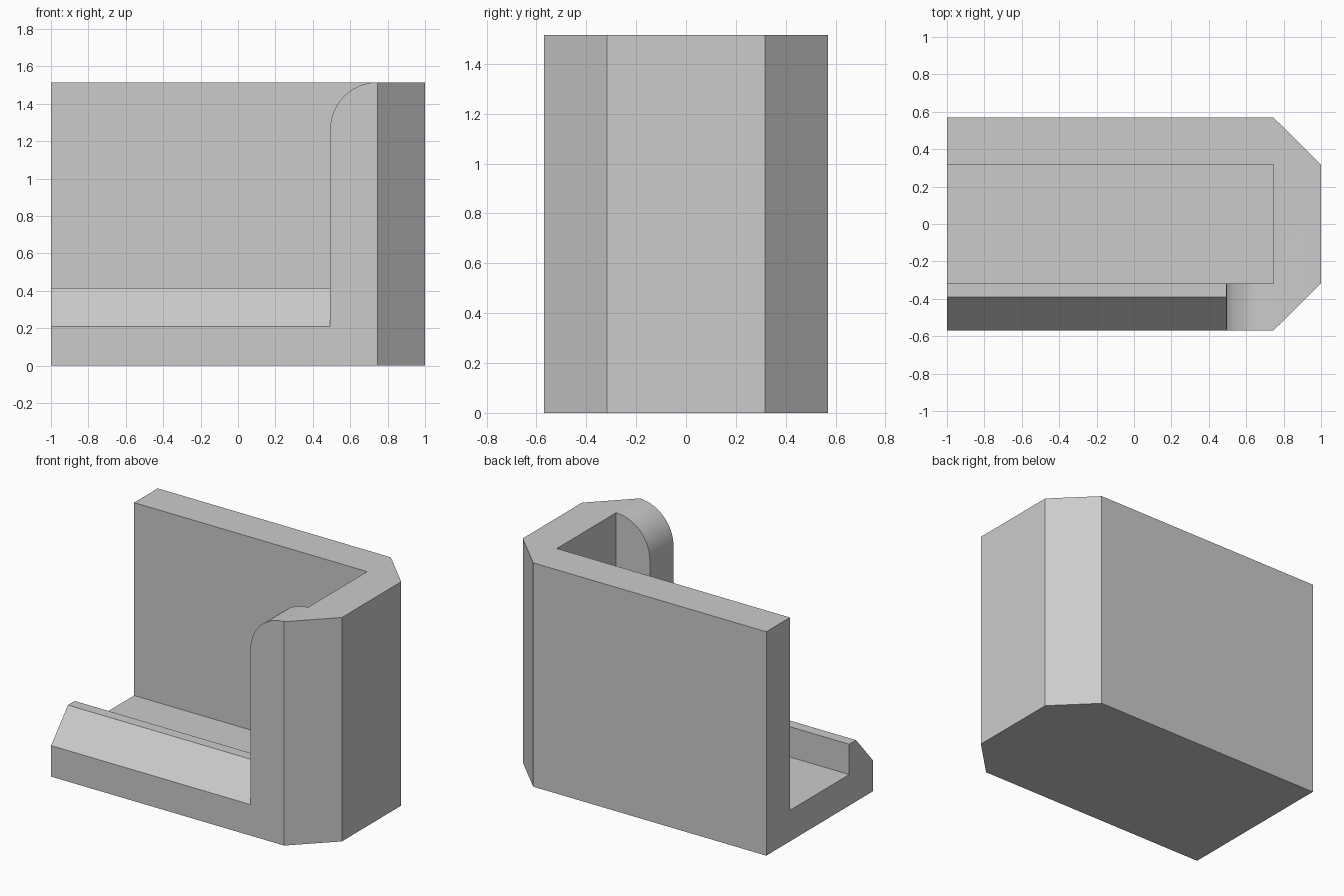
import bpy, bmesh, math
from mathutils import Vector

cube = bpy.data.objects.get("Cube")
if cube:
    bpy.data.objects.remove(cube, do_unlink=True)

HEIGHT, FLOOR = 1.515, 0.21
DEPTH, INNER = 0.57, 0.317      # outer and inner half depth
END, POST = 0.745, 0.493        # inner end of the cavity, free edge of the front post
LEFT = -1.2                     # cutters run out past the open end

grey = bpy.data.materials.new("plain grey")
grey.use_nodes = True
grey.diffuse_color = (0.6, 0.6, 0.6, 1)
grey.node_tree.nodes["Principled BSDF"].inputs["Base Color"].default_value = (0.6, 0.6, 0.6, 1)


def prism(name, points, offset):
    """Extrude a closed outline of 3D points along offset."""
    bm = bmesh.new()
    face = bm.faces.new([bm.verts.new(p) for p in points])
    result = bmesh.ops.extrude_face_region(bm, geom=[face])
    moved = [v for v in result["geom"] if isinstance(v, bmesh.types.BMVert)]
    bmesh.ops.translate(bm, verts=moved, vec=Vector(offset))
    bmesh.ops.recalc_face_normals(bm, faces=bm.faces)
    mesh = bpy.data.meshes.new(name)
    bm.to_mesh(mesh)
    bm.free()
    mesh.materials.append(grey)
    obj = bpy.data.objects.new(name, mesh)
    bpy.context.collection.objects.link(obj)
    return obj


def subtract(target, cutter):
    """Cut one solid out of another and drop the cutter."""
    cutter.hide_render = True
    mod = target.modifiers.new("cut", 'BOOLEAN')
    mod.operation, mod.solver, mod.object = 'DIFFERENCE', 'EXACT', cutter
    bpy.context.view_layer.objects.active = target
    bpy.ops.object.modifier_apply(modifier=mod.name)
    bpy.data.objects.remove(cutter, do_unlink=True)


# Solid body with two chamfered corners on the closed end
outline = [(-1, -DEPTH), (END, -DEPTH), (1, -INNER), (1, INNER), (END, DEPTH), (-1, DEPTH)]
body = prism("holder_body", [(x, y, 0) for x, y in outline], (0, 0, HEIGHT))

# Cavity, open at the top and left
pocket = [(LEFT, -INNER), (END, -INNER), (END, INNER), (LEFT, INNER)]
cavity = prism("cavity_cutter", [(x, y, FLOOR) for x, y in pocket], (0, 0, 2))

# Front opening, flaring in a quarter round at the top of the post
radius = END - POST
arc = [(END - radius * math.cos(a), HEIGHT - radius + radius * math.sin(a))
       for a in (math.pi / 2 * i / 20 for i in range(21))]
window = [(LEFT, FLOOR), (POST, FLOOR)] + arc + [(END, 2), (LEFT, 2)]
opening = prism("opening_cutter", [(x, -0.9, z) for x, z in window], (0, 0.7, 0))

# Sloped lip left standing along the front of the floor
lip_top, lip_front = 0.415, -0.39
run = (DEPTH + lip_front) / (lip_top - FLOOR) * lip_top
lip = prism("lip_cutter", [(-1.5, y, z) for y, z in (
    (-INNER, 0), (-INNER, lip_top), (lip_front, lip_top), (lip_front - run, 0))], (3, 0, 0))

subtract(opening, lip)
subtract(body, cavity)
subtract(body, opening)

# Smooth only the quarter round
bpy.ops.object.select_all(action='DESELECT')
body.select_set(True)
bpy.context.view_layer.objects.active = body
bpy.ops.object.shade_smooth_by_angle(angle=math.radians(20))
